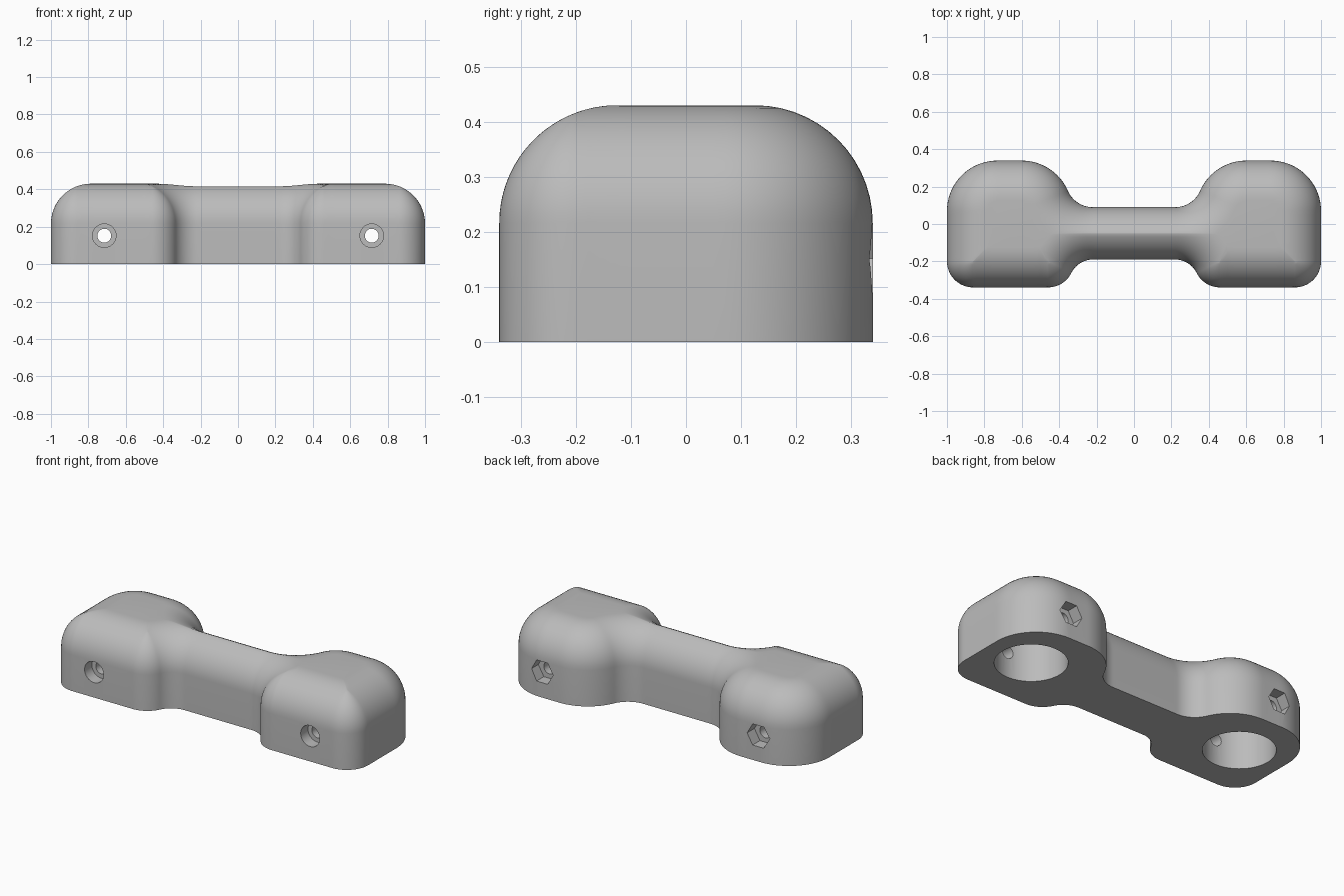
import bpy, bmesh, math
from mathutils import Vector

HEIGHT, FILLET = 0.43, 0.214
BAR_BACK, BAR_FRONT, NECK_X = 0.09, -0.19, 0.22

if "Cube" in bpy.data.objects:
    bpy.data.objects.remove(bpy.data.objects["Cube"], do_unlink=True)

grey = bpy.data.materials.new("plain grey")
grey.use_nodes = True
colour = (0.5, 0.5, 0.5, 1)
grey.diffuse_color = colour
grey.node_tree.nodes["Principled BSDF"].inputs["Base Color"].default_value = colour


def arc(cx, cy, r, start, end, inward, steps=18):
    """Points on an arc with normals pointing into the body."""
    out = []
    for i in range(steps + 1):
        a = start + (end - start) * i / steps
        d = Vector((math.cos(a), math.sin(a)))
        out.append((Vector((cx, cy)) + d * r, -d if inward else d))
    return out


def neck(cx, cy, r, bar_y, side):
    """Radius and tangent angle of the concave arc joining a lobe to the bar."""
    dx, h = cx - NECK_X, side * (bar_y - cy)
    c = (dx * dx + h * h - r * r) / (2 * (r - h))
    return c, math.atan2(h + c, dx)


# Half outline, running from the back of the bar round one lobe to the front
q = math.pi / 2
c1, a1 = neck(0.60, 0.07, 0.269, BAR_BACK, 1)
c2, a2 = neck(0.46, -0.199, 0.14, BAR_FRONT, -1)
half = (arc(NECK_X, BAR_BACK + c1, c1, -q, -a1, False)
        + arc(0.60, 0.07, 0.269, math.pi - a1, q, True)
        + arc(0.731, 0.07, 0.269, q, 0, True)
        + arc(0.86, -0.199, 0.14, 0, -q, True)
        + arc(0.46, -0.199, 0.14, -q, a2 - math.pi, True)
        + arc(NECK_X, BAR_FRONT - c2, c2, a2, q, False))
flip = Vector((-1, 1))
corners = half + [(p * flip, n * flip) for p, n in reversed(half)]

# Subdivide the straight runs and drop repeated points
outline = []
for i, (p, n) in enumerate(corners):
    p2, n2 = corners[(i + 1) % len(corners)]
    length = (p2 - p).length
    if length < 1e-4:
        continue
    parts = max(1, round(length / 0.02)) if length > 0.04 else 1
    for k in range(parts):
        f = k / parts
        outline.append((p.lerp(p2, f), n.lerp(n2, f).normalized()))


def inset_limit(p, n):
    """How far a point can move inwards before meeting another side."""
    best = FILLET
    for other, _ in outline:
        d = other - p
        dot = d.dot(n)
        if dot > 1e-5:
            best = min(best, 0.985 * d.length_squared / (2 * dot))
    return best


# Body: straight walls below a rounded top edge
bm = bmesh.new()
STEPS = 14
rings = [[bm.verts.new((p.x, p.y, 0)) for p, n in outline]]
sweep = [math.acos(1 - inset_limit(p, n) / FILLET) for p, n in outline]
for k in range(STEPS + 1):
    ring = []
    for (p, n), full in zip(outline, sweep):
        a = full * k / STEPS
        v = p + n * FILLET * (1 - math.cos(a))
        ring.append(bm.verts.new((v.x, v.y, HEIGHT - FILLET + FILLET * math.sin(a))))
    rings.append(ring)
for low, high in zip(rings, rings[1:]):
    for i in range(len(low)):
        j = (i + 1) % len(low)
        bm.faces.new((low[i], low[j], high[j], high[i]))
bm.faces.new(rings[0])
top = bm.faces.new(rings[-1])
bmesh.ops.triangulate(bm, faces=[top])
bmesh.ops.recalc_face_normals(bm, faces=bm.faces)
mesh = bpy.data.meshes.new("body")
bm.to_mesh(mesh)
bm.free()
body = bpy.data.objects.new("body", mesh)
bpy.context.collection.objects.link(body)
mesh.materials.append(grey)


def cut(sides, radius, depth, location, rotation=(0, 0, 0)):
    """Subtract a prism or cylinder from the body."""
    bpy.ops.mesh.primitive_cylinder_add(vertices=sides, radius=radius, depth=depth,
                                        location=location, rotation=rotation)
    cutter = bpy.context.object
    cutter.hide_render = True
    cutter.data.materials.append(grey)
    mod = body.modifiers.new("cut", "BOOLEAN")
    mod.operation, mod.solver, mod.object = "DIFFERENCE", "EXACT", cutter
    bpy.ops.object.select_all(action="DESELECT")
    body.select_set(True)
    bpy.context.view_layer.objects.active = body
    bpy.ops.object.modifier_apply(modifier=mod.name)
    bpy.data.objects.remove(cutter, do_unlink=True)


# Sockets from below, cross bolts, round head recesses and six-sided nut pockets
for x in (-0.715, 0.715):
    cut(64, 0.195, 0.6, (x, 0.01, 0))
    cut(32, 0.037, 1, (x, 0, 0.152), (q, 0, 0))
    cut(32, 0.063, 0.16, (x, -0.35, 0.152), (q, 0, 0))
    cut(6, 0.073, 0.16, (x, 0.35, 0.152), (q, q, 0))

bpy.ops.object.shade_smooth_by_angle(angle=math.radians(30))
